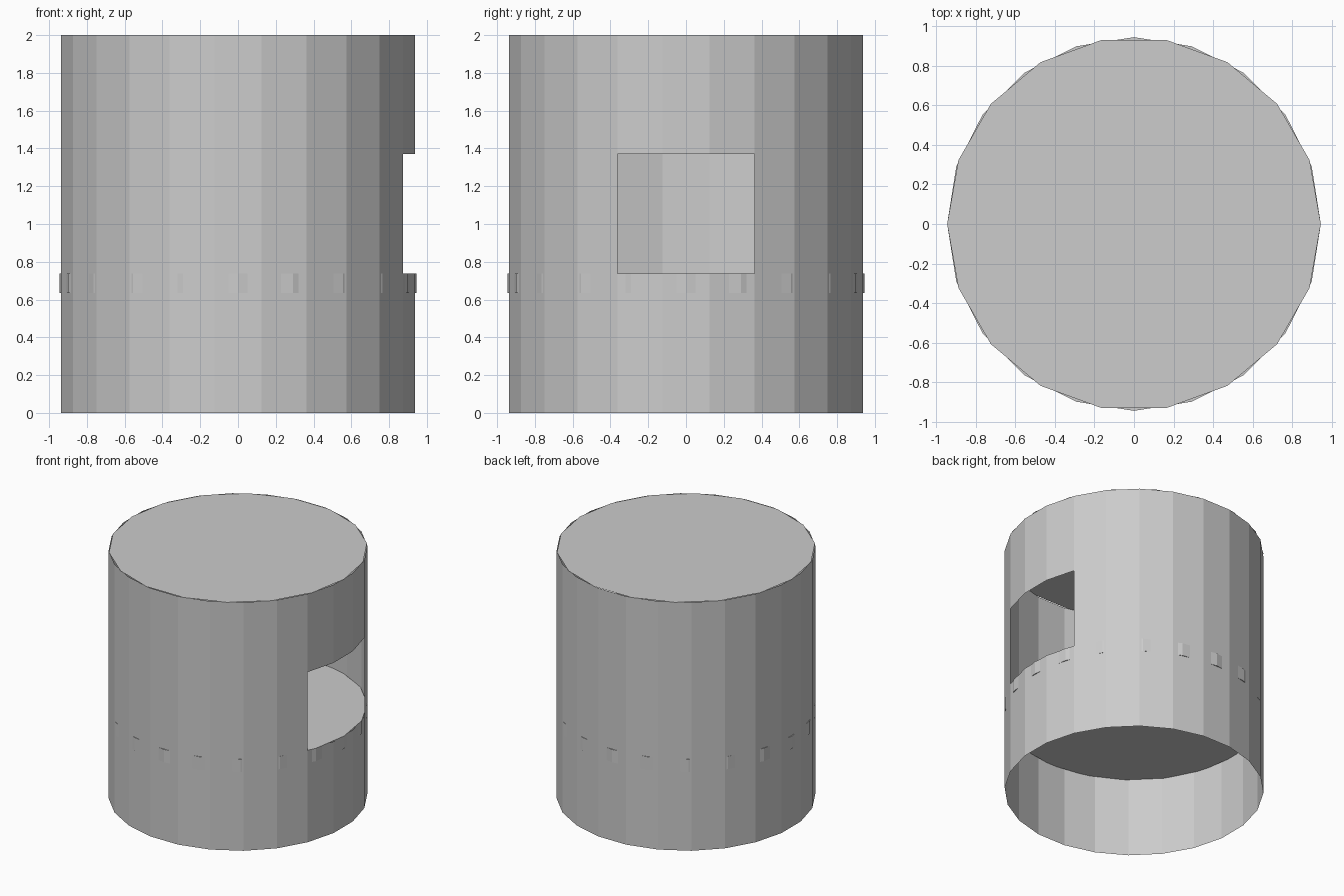
import bpy, bmesh, math

if "Cube" in bpy.data.objects:
    bpy.data.objects.remove(bpy.data.objects["Cube"])

R = 0.945                      # shared radius of every part
FLOOR_LOW, FLOOR_TOP, WINDOW_TOP, HEIGHT = 0.634, 0.737, 1.371, 2.0

grey = bpy.data.materials.new("light_grey")
grey.diffuse_color = (0.604, 0.604, 0.604, 1)
grey.use_nodes = True
grey.node_tree.nodes["Principled BSDF"].inputs["Base Color"].default_value = grey.diffuse_color


def ring(bm, sides, z, start=0.0):
    """Circle of vertices at height z, first one at angle start."""
    angles = [start + math.tau * i / sides for i in range(sides)]
    return [bm.verts.new((R * math.cos(a), R * math.sin(a), z)) for a in angles]


def bridge(bm, low, high, skip=()):
    """Flat quads between two rings, leaving out the skipped sides."""
    n = len(low)
    for i in range(n):
        if i not in skip:
            j = (i + 1) % n
            bm.faces.new((low[i], low[j], high[j], high[i]))


def finish(bm, name):
    mesh = bpy.data.meshes.new(name)
    bm.to_mesh(mesh)
    bm.free()
    mesh.materials.append(grey)
    obj = bpy.data.objects.new(name, mesh)
    bpy.context.collection.objects.link(obj)


# Thin 24-sided wall; three sides facing +x are left open as the window
bm = bmesh.new()
rings = [ring(bm, 24, z, math.radians(-22.5))
         for z in (0, FLOOR_TOP, WINDOW_TOP, HEIGHT)]
for level in range(3):
    bridge(bm, rings[level], rings[level + 1], (0, 1, 2) if level == 1 else ())
finish(bm, "outer_wall")

# Solid 20-sided floor whose corners just poke through the wall
bm = bmesh.new()
low, high = ring(bm, 20, FLOOR_LOW), ring(bm, 20, FLOOR_TOP)
bridge(bm, low, high)
bm.faces.new(low[::-1])
bm.faces.new(high)
finish(bm, "inner_floor")

# Flat 18-sided lid
bm = bmesh.new()
bm.faces.new(ring(bm, 18, HEIGHT))
finish(bm, "top_lid")
